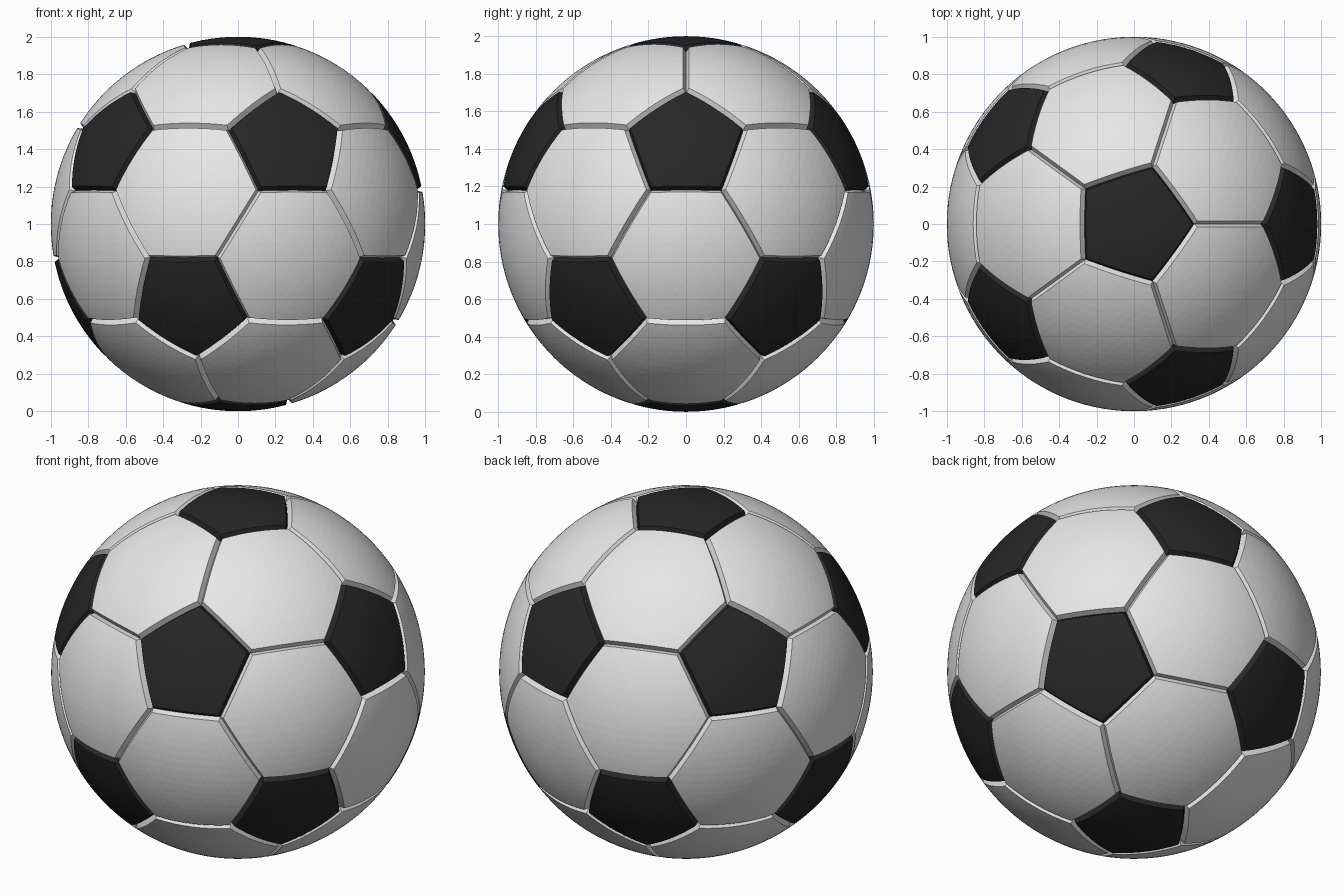
import bpy, bmesh, math
from mathutils import Vector

if "Cube" in bpy.data.objects:
    bpy.data.objects.remove(bpy.data.objects["Cube"])

RADIUS = 1.0        # outer panel surface
SEAM_RADIUS = 0.968 # bottom of the grooves
GROOVE = 0.018      # half width of a groove
CUT = 0.322         # where the icosahedron edges are truncated
STEPS = 8           # facets along each panel side
CENTRE = Vector((0, 0, 1))


def material(name, value):
    m = bpy.data.materials.new(name)
    m.diffuse_color = (value, value, value, 1)
    m.use_nodes = True
    m.node_tree.nodes["Principled BSDF"].inputs["Base Color"].default_value = m.diffuse_color
    return m


# Icosahedron corners: two poles and two staggered rings of five
h = 1 / math.sqrt(5)
corners = [Vector((0, 0, 1)), Vector((0, 0, -1))]
for k in range(5):
    for z, turn in ((h, 0), (-h, 36)):
        a = math.radians(72 * k + turn)
        corners.append(Vector((2 * h * math.cos(a), 2 * h * math.sin(a), z)))


def near(i, j):
    return i != j and (corners[i] - corners[j]).length < 1.2


def cut_point(i, j):
    return corners[i].lerp(corners[j], CUT)


def add_panel(bm, outline):
    """Domed, faceted panel with a sloped rim running down into the seam."""
    n = len(outline)
    mid = sum(outline, Vector()) / n
    axis = mid.normalized()
    u = (outline[0] - mid).normalized()
    v = axis.cross(u)
    outline = sorted(outline, key=lambda p: math.atan2((p - mid).dot(v), (p - mid).dot(u)))
    inner = min(((outline[i] + outline[i - 1]) / 2 - mid).length for i in range(n))
    shrink = 1 - GROOVE / (inner / mid.length)

    def vert(p, r):
        return bm.verts.new(CENTRE + p.normalized() * r)

    # Concentric rings from the middle outwards
    rings = [[vert(mid, RADIUS)]]
    for s in range(1, STEPS + 1):
        ring = []
        for i in range(n):
            a, b = outline[i], outline[(i + 1) % n]
            for t in range(s):
                p = mid + (a.lerp(b, t / s) - mid) * (shrink * s / STEPS)
                ring.append(vert(p, RADIUS))
        rings.append(ring)
    for s in range(1, STEPS + 1):
        out, inn = rings[s], rings[s - 1]
        for i in range(n):
            for t in range(s):
                o0, o1 = out[i * s + t], out[(i * s + t + 1) % len(out)]
                i0 = inn[(i * (s - 1) + t) % len(inn)]
                bm.faces.new((o0, o1, i0))
                if t < s - 1:
                    bm.faces.new((o1, inn[(i * (s - 1) + t + 1) % len(inn)], i0))

    # Sloped rim
    edge = rings[-1]
    seam = []
    for i in range(n):
        a, b = outline[i], outline[(i + 1) % n]
        seam += [vert(a.lerp(b, t / STEPS), SEAM_RADIUS) for t in range(STEPS)]
    for i in range(len(edge)):
        j = (i + 1) % len(edge)
        bm.faces.new((seam[i], seam[j], edge[j], edge[i]))


def make_panels(name, outlines, mat):
    bm = bmesh.new()
    for outline in outlines:
        add_panel(bm, outline)
    mesh = bpy.data.meshes.new(name)
    bm.to_mesh(mesh)
    bm.free()
    mesh.materials.append(mat)
    obj = bpy.data.objects.new(name, mesh)
    bpy.context.collection.objects.link(obj)


N = range(12)
# A pentagon around each icosahedron corner
pentagons = [[cut_point(i, j) for j in N if near(i, j)] for i in N]
# A hexagon on each icosahedron face
hexagons = [[cut_point(a, b) for a in f for b in f if a != b]
            for f in ((i, j, k) for i in N for j in N for k in N if i < j < k)
            if near(f[0], f[1]) and near(f[1], f[2]) and near(f[0], f[2])]

make_panels("black_pentagon_panels", pentagons, material("black leather", 0.02))
make_panels("white_hexagon_panels", hexagons, material("white leather", 0.8))
